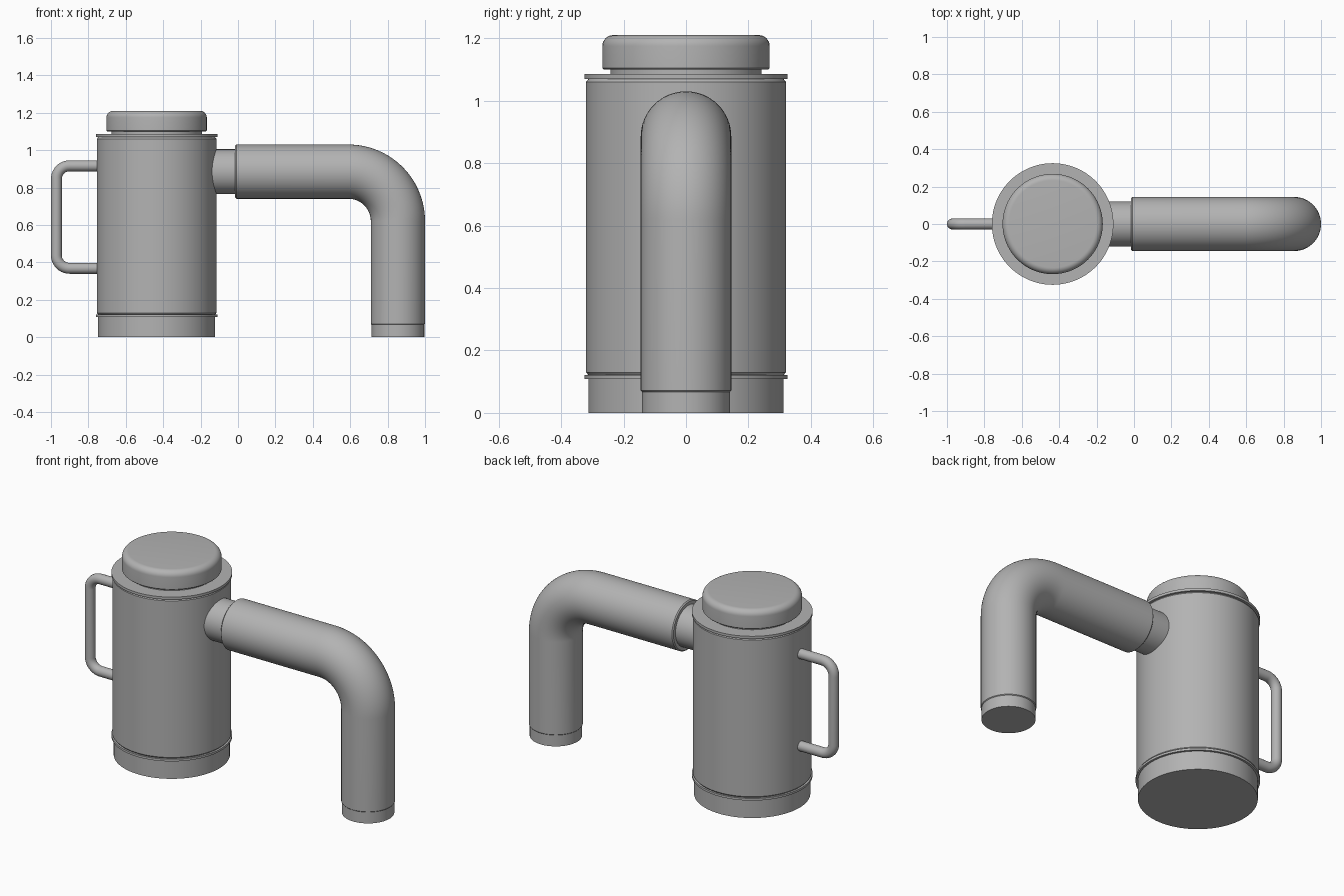
import bpy, bmesh, math
from mathutils import Vector

if "Cube" in bpy.data.objects:
    bpy.data.objects.remove(bpy.data.objects["Cube"])

grey = bpy.data.materials.new("plain grey")
grey.use_nodes = True
color = (0.45, 0.45, 0.45, 1)
grey.diffuse_color = color
grey.node_tree.nodes["Principled BSDF"].inputs["Base Color"].default_value = color

BODY_X = -0.435   # axis of the canister
PIPE_Z = 0.885    # axis of the horizontal pipe
UP, RIGHT, DOWN = Vector((0, 0, 1)), Vector((1, 0, 0)), Vector((0, 0, -1))


def loft(name, rings, sides):
    """Skin circles given as (centre, direction, radius), all directions in the xz plane."""
    bm = bmesh.new()
    side = Vector((0, 1, 0))
    loops = []
    for centre, direction, radius in rings:
        other = direction.cross(side)
        angles = [math.tau * i / sides for i in range(sides)]
        loops.append([bm.verts.new(centre + radius * (side * math.cos(a) + other * math.sin(a)))
                      for a in angles])
    for a, b in zip(loops, loops[1:]):
        for i in range(sides):
            j = (i + 1) % sides
            bm.faces.new((a[i], a[j], b[j], b[i]))
    bm.faces.new(loops[0])
    bm.faces.new(loops[-1])
    bmesh.ops.recalc_face_normals(bm, faces=bm.faces)
    mesh = bpy.data.meshes.new(name)
    bm.to_mesh(mesh)
    bm.free()
    mesh.materials.append(grey)
    obj = bpy.data.objects.new(name, mesh)
    bpy.context.collection.objects.link(obj)
    bpy.ops.object.select_all(action='DESELECT')
    obj.select_set(True)
    bpy.context.view_layer.objects.active = obj
    bpy.ops.object.shade_smooth_by_angle(angle=math.radians(35))
    return obj


def turned(name, profile, x=BODY_X, sides=96):
    """Upright turned part from (radius, height) pairs."""
    return loft(name, [(Vector((x, 0, z)), UP, r) for r, z in profile], sides)


def elbow(centre, start, end, bend, radius, steps=20):
    """Rings of a quarter bend that turns from one direction to another."""
    rings = []
    for i in range(steps + 1):
        a = math.pi / 2 * i / steps
        rings.append((centre + bend * (end * -math.cos(a) + start * math.sin(a)),
                      start * math.cos(a) + end * math.sin(a), radius))
    return rings


# Canister: base, rims and body with softened ends
turned("base", [(0.313, 0), (0.313, 0.11)])
turned("lower_rim", [(0.325, 0.109), (0.325, 0.122)])
turned("body", [(0.312, 0.12), (0.32, 0.13), (0.32, 1.06), (0.312, 1.07)])
turned("upper_rim", [(0.325, 1.07), (0.325, 1.085)])

# Lid with a rounded top edge
turned("lid_neck", [(0.242, 1.08), (0.242, 1.105)])
fillet = 0.035
arc = [math.pi / 2 * i / 8 for i in range(9)]
turned("lid", [(0.264, 1.1), (0.268, 1.104)]
       + [(0.268 - fillet + fillet * math.cos(a), 1.21 - fillet + fillet * math.sin(a)) for a in arc])

# Outlet collar leaving the body
loft("outlet_collar", [(Vector((x, 0, PIPE_Z)), RIGHT, 0.12) for x in (-0.2, -0.01)], 64)

# Bent pipe and its end ring
pipe_r, bend = 0.145, 0.265
corner = Vector((0.59, 0, PIPE_Z - bend))
foot_x = corner.x + bend
pipe = [(Vector((-0.015, 0, PIPE_Z)), RIGHT, pipe_r - 0.006),
        (Vector((-0.009, 0, PIPE_Z)), RIGHT, pipe_r)]
pipe += elbow(corner, RIGHT, DOWN, bend, pipe_r, 28)
pipe += [(Vector((foot_x, 0, 0.071)), DOWN, pipe_r),
         (Vector((foot_x, 0, 0.067)), DOWN, pipe_r - 0.004)]
loft("bent_pipe", pipe, 64)
turned("pipe_end", [(0.141, 0), (0.141, 0.07)], foot_x, 64)

# Handle: one rounded bracket
grip_r, turn, top, bottom, grip_x = 0.029, 0.07, 0.916, 0.368, -0.971
handle = [(Vector((BODY_X - 0.3, 0, top)), -RIGHT, grip_r)]
handle += elbow(Vector((grip_x + turn, 0, top - turn)), -RIGHT, DOWN, turn, grip_r, 10)
handle += elbow(Vector((grip_x + turn, 0, bottom + turn)), DOWN, RIGHT, turn, grip_r, 10)
handle.append((Vector((BODY_X - 0.3, 0, bottom)), RIGHT, grip_r))
loft("handle", handle, 32)
